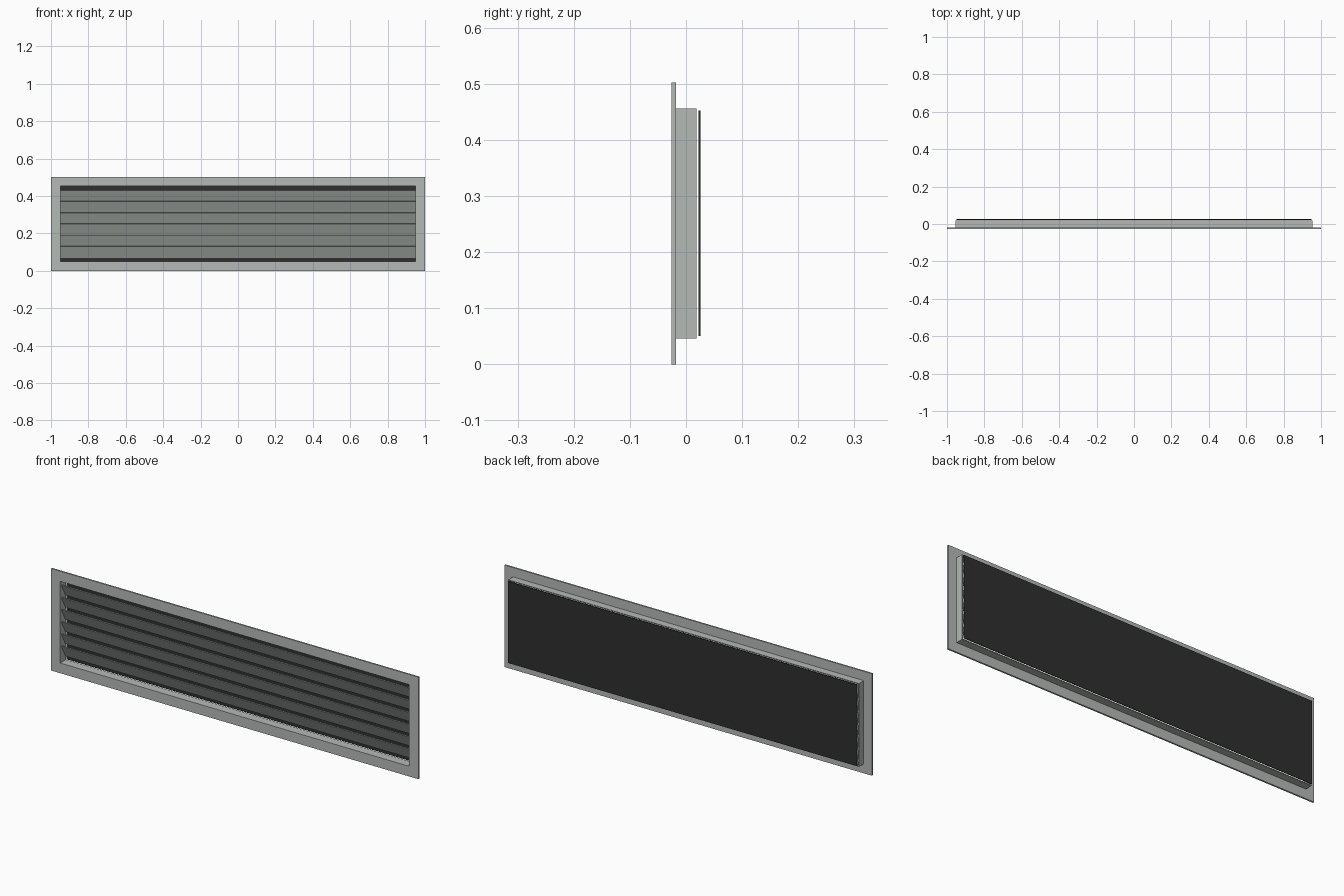
import bpy
import bmesh

if "Cube" in bpy.data.objects:
    bpy.data.objects.remove(bpy.data.objects["Cube"])


def material(name, rgb):
    m = bpy.data.materials.new(name)
    m.diffuse_color = (*rgb, 1.0)
    m.use_nodes = True
    m.node_tree.nodes["Principled BSDF"].inputs["Base Color"].default_value = m.diffuse_color
    return m


GREY = material("light grey metal", (0.46, 0.49, 0.47))
BLACK = material("dark backing", (0.028, 0.028, 0.028))


def finish(name, bm, mat):
    bmesh.ops.recalc_face_normals(bm, faces=bm.faces)
    me = bpy.data.meshes.new(name)
    bm.to_mesh(me)
    bm.free()
    me.materials.append(mat)
    ob = bpy.data.objects.new(name, me)
    bpy.context.collection.objects.link(ob)
    return ob


def ring(name, outer, inner, y0, y1, mat):
    """Rectangular frame; outer and inner are (half width, z low, z high)."""
    bm = bmesh.new()

    def loop(r, y):
        h, a, b = r
        return [bm.verts.new((x, y, z)) for x, z in ((-h, a), (h, a), (h, b), (-h, b))]

    loops = [loop(outer, y0), loop(outer, y1), loop(inner, y1), loop(inner, y0)]
    for k in range(4):
        p, q = loops[k], loops[(k + 1) % 4]
        for i in range(4):
            j = (i + 1) % 4
            bm.faces.new((p[i], p[j], q[j], q[i]))
    return finish(name, bm, mat)


def extrude_x(name, profile, half, mat):
    """Extrude a (y, z) profile along x, centred."""
    bm = bmesh.new()
    face = bm.faces.new([bm.verts.new((-half, y, z)) for y, z in profile])
    geo = bmesh.ops.extrude_face_region(bm, geom=[face])["geom"]
    verts = [v for v in geo if isinstance(v, bmesh.types.BMVert)]
    bmesh.ops.translate(bm, verts=verts, vec=(2 * half, 0, 0))
    return finish(name, bm, mat)


# front flange and the sleeve behind it
ring("front_flange", (1.0, 0.0, 0.502), (0.95, 0.05, 0.452), -0.026, -0.018, GREY)
ring("sleeve", (0.955, 0.046, 0.456), (0.95, 0.05, 0.452), -0.018, 0.019, GREY)

# slanted blades, front edge high and back edge low
for i in range(6):
    z = 0.068 + 0.06 * i
    extrude_x(f"blade_{i + 1}",
              [(-0.018, z + 0.062), (-0.015, z + 0.064), (0.018, z + 0.002), (0.015, z)],
              0.95, GREY)

# backing panel
extrude_x("backing_panel",
          [(0.0225, 0.05), (0.026, 0.05), (0.026, 0.452), (0.0225, 0.452)], 0.95, BLACK)
